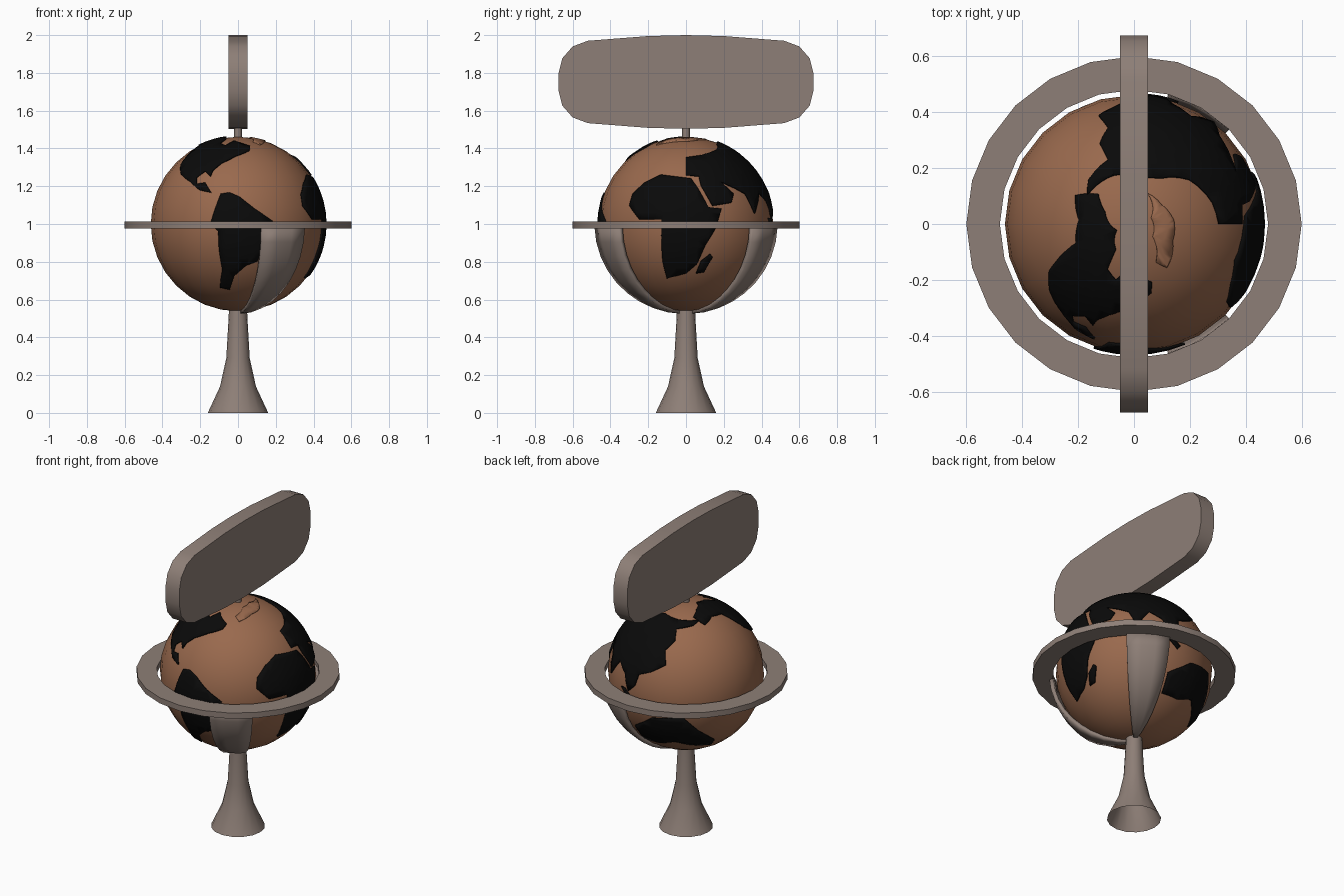
import bpy, bmesh
from math import sin, cos, pi, radians
from mathutils import Vector

if "Cube" in bpy.data.objects:
    bpy.data.objects.remove(bpy.data.objects["Cube"])

CZ = 1.0  # globe centre height


def material(name, rgb):
    m = bpy.data.materials.new(name)
    m.diffuse_color = (*rgb, 1)
    m.use_nodes = True
    m.node_tree.nodes["Principled BSDF"].inputs["Base Color"].default_value = m.diffuse_color
    return m


GREY = material("warm grey", (0.27, 0.212, 0.184))
BROWN = material("copper brown", (0.32, 0.142, 0.075))
BLACK = material("land black", (0.003, 0.003, 0.003))


def finish(bm, name, mat, smooth=35, recalc=True):
    if recalc:
        bmesh.ops.recalc_face_normals(bm, faces=bm.faces)
    me = bpy.data.meshes.new(name)
    bm.to_mesh(me)
    bm.free()
    me.materials.append(mat)
    ob = bpy.data.objects.new(name, me)
    bpy.context.collection.objects.link(ob)
    bpy.ops.object.select_all(action='DESELECT')
    ob.select_set(True)
    bpy.context.view_layer.objects.active = ob
    bpy.ops.object.shade_smooth_by_angle(angle=radians(smooth))
    return ob


def lathe(name, profile, n, mat, closed=False):
    bm = bmesh.new()
    rings = [[bm.verts.new((r * cos(2 * pi * i / n), r * sin(2 * pi * i / n), z))
              for i in range(n)] for r, z in profile]
    pairs = list(zip(rings, rings[1:])) + ([(rings[-1], rings[0])] if closed else [])
    for a, b in pairs:
        for i in range(n):
            j = (i + 1) % n
            bm.faces.new((a[i], a[j], b[j], b[i]))
    return finish(bm, name, mat)


def on_sphere(lon, lat, r, squash=1.0):
    a, b = radians(lon), radians(lat)
    return Vector((r * cos(b) * cos(a), r * cos(b) * sin(a), CZ + squash * r * sin(b)))


def thicken(ob, t):
    mod = ob.modifiers.new("thickness", 'SOLIDIFY')
    mod.thickness = t
    mod.offset = -1


def land(name, outline, mat=BLACK, r=0.469):
    """Outline in degrees, sliced by a grid, then wrapped on the globe."""
    bm = bmesh.new()
    f = bm.faces.new([bm.verts.new((a, b, 0)) for a, b in outline])
    f.normal_update()
    if f.normal.z < 0:
        f.normal_flip()
    bmesh.ops.triangulate(bm, faces=bm.faces[:])
    for axis in (0, 1):
        no = Vector((1 - axis, axis, 0))
        vals = [p[axis] for p in outline]
        k = int(min(vals) // 7.5) + 1
        while k * 7.5 < max(vals):
            bmesh.ops.bisect_plane(bm, geom=bm.verts[:] + bm.edges[:] + bm.faces[:],
                                   dist=1e-4, plane_co=no * (k * 7.5), plane_no=no)
            k += 1
    for v in bm.verts:
        v.co = on_sphere(v.co.x, v.co.y, r)
    ob = finish(bm, name, mat, recalc=False)
    thicken(ob, 0.009)


# Flared hollow pedestal
lathe("pedestal", [(0.16, 0), (0.095, 0.14), (0.062, 0.29), (0.05, 0.5), (0.048, 0.545)], 16, GREY)

# Flat horizon ring
lathe("horizon_ring", [(0.6, 0.975), (0.6, 1.012), (0.48, 1.012), (0.48, 0.975)], 24, GREY, True)

# Globe
bm = bmesh.new()
bmesh.ops.create_uvsphere(bm, u_segments=24, v_segments=16, radius=0.462)
bmesh.ops.translate(bm, verts=bm.verts, vec=(0, 0, CZ))
finish(bm, "globe", BROWN)

# Two tapering support arms under the ring
for side, mid in (("front", -60), ("back", 60)):
    bm = bmesh.new()
    lats = [-2 - 86 * i / 9 for i in range(10)]
    rows = [[bm.verts.new(on_sphere(mid + d, la, 0.502, 0.95)) for d in (-15, -5, 5, 15)]
            for la in lats]
    for a, b in zip(rows, rows[1:]):
        for i in range(3):
            bm.faces.new((b[i], b[i + 1], a[i + 1], a[i]))
    thicken(finish(bm, side + "_support_arm", GREY, recalc=False), 0.025)

# Land plates
land("south_land", [(252, 1), (256, 14), (258, 20), (264, 21), (271, 18), (281, 10), (293, 2),
                    (289, -10), (284, -25), (276, -28), (267, -36), (262, -48), (253, -46),
                    (258, -31), (257, -17), (257, -5)])
land("north_west_land", [(154, 60), (140, 69), (157, 76), (200, 82), (235, 76), (240, 66),
                         (252, 63), (262, 71), (287, 62), (284, 57), (268, 51), (255, 44),
                         (249, 38), (248, 33), (242, 37), (236, 32), (238, 27), (245, 28),
                         (251, 21), (241, 23), (231, 29), (219, 34), (209, 42), (198, 62),
                         (176, 65)])
land("mid_land", [(-41, 12), (-40, 20), (-32, 28), (-20, 34), (4, 31), (9, 23), (15, 11),
                  (24, 10), (19, -4), (13, -14), (8, -27), (0, -34), (-16, -38), (-17, -25),
                  (-16, 3), (-32, 3)])
land("mid_island", [(8, -34), (14, -33), (19, -22), (17, -20), (11, -25)])
land("great_east_land", [(0, 34), (0, 49), (15, 51), (39, 57), (60, 66), (78, 69), (112, 66),
                         (148, 65), (136, 61), (112, 58), (113, 48), (105, 40), (108, 29),
                         (96, 22), (86, 18), (84, 9), (78, 3), (72, 15), (62, 21), (52, 7),
                         (46, 20), (38, 24), (26, 29), (35, 20), (32, 14), (18, 12),
                         (11, 26), (10, 33)])
land("southern_island_land", [(79, -43), (79, -27), (90, -20), (98, -14), (110, -12),
                              (123, -11), (135, -24), (152, -38), (152, -46), (130, -42),
                              (115, -37), (98, -43)])
land("island_chain", [(70, 4), (74, 4), (86, -5), (84, -8)])
land("ice_land", [(66, 75), (35, 75), (5, 72), (-23, 71), (-53, 65), (-60, 70), (-34, 80),
                  (20, 82)], BROWN, 0.466)

# Sign post and hanging board above the globe
bm = bmesh.new()
bmesh.ops.create_cone(bm, cap_ends=True, segments=12, radius1=0.02, radius2=0.02, depth=0.08)
bmesh.ops.translate(bm, verts=bm.verts, vec=(0, 0, 1.485))
finish(bm, "top_post", GREY)

quarter = [(0.675, 0.045), (0.655, 0.125), (0.6, 0.188), (0.52, 0.218), (0.2, 0.243)]
half = quarter + [(0, 0.248)] + [(-y, z) for y, z in reversed(quarter)]
outline = half + [(-y, -z) for y, z in half]
bm = bmesh.new()
face = bm.faces.new([bm.verts.new((-0.05, y, 1.752 + z)) for y, z in outline])
ext = bmesh.ops.extrude_face_region(bm, geom=[face], use_keep_orig=True)
bmesh.ops.translate(bm, vec=(0.1, 0, 0),
                    verts=[g for g in ext["geom"] if isinstance(g, bmesh.types.BMVert)])
finish(bm, "sign_board", GREY)
